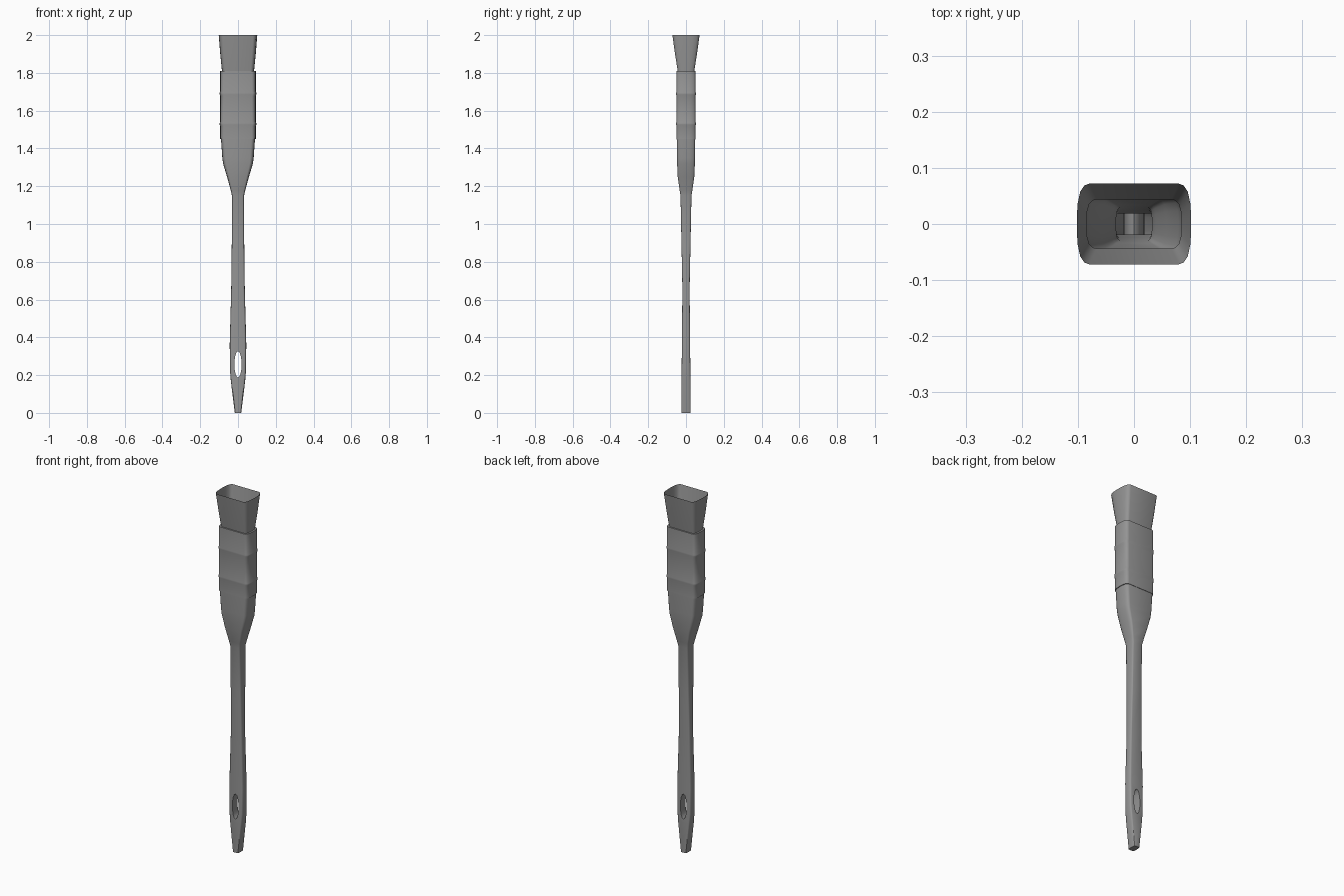
import bpy, bmesh, math

if "Cube" in bpy.data.objects:
    bpy.data.objects.remove(bpy.data.objects["Cube"], do_unlink=True)

grey = bpy.data.materials.new("plain grey")
grey.use_nodes = True
colour = (0.3, 0.3, 0.3, 1)
grey.diffuse_color = colour
grey.node_tree.nodes["Principled BSDF"].inputs["Base Color"].default_value = colour

# One quarter of the cross-section: bulging side, chamfered corner, flat front
QUARTER = [(1, 0.15), (0.985, 0.5), (0.94, 0.8), (0.87, 0.95), (0.78, 1)]


def section(half_x, half_y):
    q = QUARTER
    loop = q + [(-x, y) for x, y in reversed(q)]
    loop += [(-x, -y) for x, y in loop]
    return [(x * half_x, y * half_y) for x, y in loop]


def loft(name, rings, cap_bottom=False, cap_top=False):
    """Skin a stack of (z, half width, half depth) rings."""
    bm = bmesh.new()
    loops = [[bm.verts.new((x, y, z)) for x, y in section(w, d)] for z, w, d in rings]
    for low, high in zip(loops, loops[1:]):
        for i in range(len(low)):
            j = (i + 1) % len(low)
            bm.faces.new((low[i], low[j], high[j], high[i]))
    if cap_bottom:
        bm.faces.new(loops[0][::-1])
    if cap_top:
        bm.faces.new(loops[-1])
    mesh = bpy.data.meshes.new(name)
    bm.to_mesh(mesh)
    bm.free()
    mesh.materials.append(grey)
    obj = bpy.data.objects.new(name, mesh)
    bpy.context.collection.objects.link(obj)
    return obj


def smooth(obj, degrees):
    bpy.ops.object.select_all(action="DESELECT")
    obj.select_set(True)
    bpy.context.view_layer.objects.active = obj
    bpy.ops.object.shade_smooth_by_angle(angle=math.radians(degrees))


# Handle: slim shaft flaring into the ferrule
TOP = 1.45
handle = loft("handle", [
    (0, 0.017, 0.024), (0.17, 0.038, 0.024), (0.22, 0.042, 0.023),
    (0.36, 0.044, 0.022), (0.65, 0.036, 0.019), (0.9, 0.033, 0.024),
    (1.15, 0.032, 0.029), (1.18, 0.039, 0.034), (1.25, 0.058, 0.044),
    (1.32, 0.079, 0.047), (1.35, 0.083, 0.048), (TOP, 0.09, 0.049),
], cap_bottom=True, cap_top=True)

# Hanging hole: oval cut through the shaft
bpy.ops.mesh.primitive_cylinder_add(vertices=16, radius=1, depth=0.2,
                                    location=(0, 0, 0.257),
                                    rotation=(math.pi / 2, 0, 0))
cutter = bpy.context.object
cutter.name = "hole_cutter"
cutter.scale = (0.019, 0.07, 1)
cutter.data.materials.append(grey)
cut = handle.modifiers.new("hole", "BOOLEAN")
cut.operation = "DIFFERENCE"
cut.solver = "EXACT"
cut.object = cutter
bpy.ops.object.select_all(action="DESELECT")
handle.select_set(True)
bpy.context.view_layer.objects.active = handle
bpy.ops.object.modifier_apply(modifier=cut.name)
bpy.data.objects.remove(cutter, do_unlink=True)

# Open the top of the hollow handle
bm = bmesh.new()
bm.from_mesh(handle.data)
lids = [f for f in bm.faces if all(v.co.z > TOP - 0.001 for v in f.verts)]
bmesh.ops.delete(bm, geom=lids, context="FACES")
bm.to_mesh(handle.data)
bm.free()
smooth(handle, 35)

# Ferrule band with two shallow ridges and a ledge at each end
W, D = 0.094, 0.051
rings = [(1.45, 0.09, 0.049), (1.45, W, D)]
for z in (1.53, 1.69):
    rings += [(z - 0.012, W, D), (z - 0.004, W + 0.003, D + 0.001),
              (z + 0.004, W + 0.003, D + 0.001), (z + 0.012, W, D)]
rings += [(1.81, W, D), (1.81, 0.085, 0.044)]
smooth(loft("ferrule_band", rings), 40)

# Flared open collar
smooth(loft("flared_collar", [(1.81, 0.085, 0.044), (1.9, 0.094, 0.058),
                              (2.0, 0.102, 0.072)]), 40)
